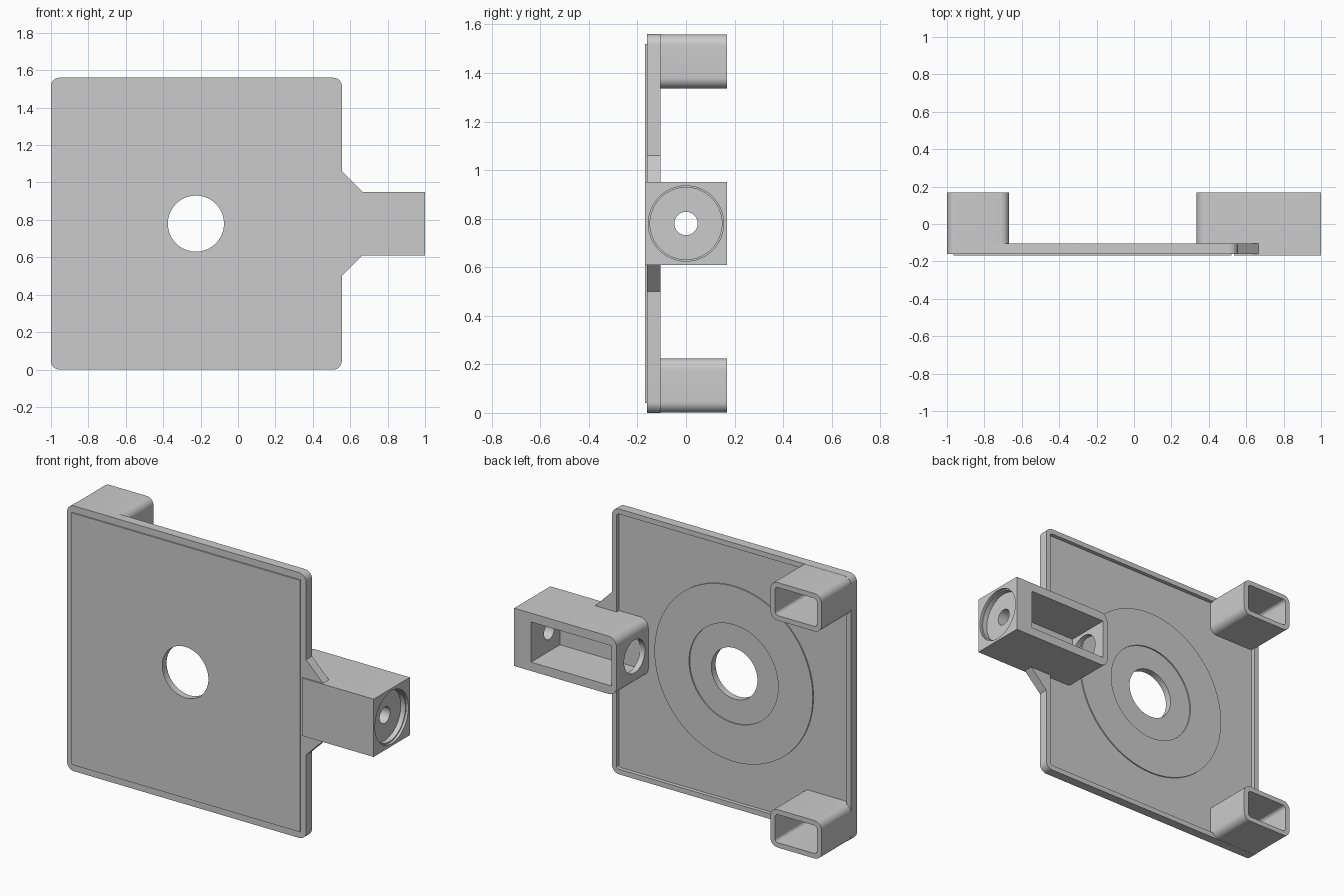
import bpy, bmesh
from math import cos, sin, pi

if "Cube" in bpy.data.objects:
    bpy.data.objects.remove(bpy.data.objects["Cube"])

HX, HZ = -0.225, 0.78          # centre of the plate hole
Y0, Y1 = -0.168, 0.168         # front and back limits


def rrect(u0, v0, u1, v1, radii=(0, 0, 0, 0), seg=8):
    """Rectangle outline with a radius per corner, counter-clockwise from u0,v0."""
    pts = []
    corners = ((u0, v0, 1, 1), (u1, v0, -1, 1), (u1, v1, -1, -1), (u0, v1, 1, -1))
    for i, ((u, v, su, sv), r) in enumerate(zip(corners, radii)):
        if r == 0:
            pts.append((u, v))
            continue
        for k in range(seg + 1):
            a = pi + i * pi / 2 + k / seg * pi / 2
            pts.append((u + su * r + r * cos(a), v + sv * r + r * sin(a)))
    return pts


def circle(u, v, r, n=64):
    return [(u + r * cos(2 * pi * i / n), v + r * sin(2 * pi * i / n)) for i in range(n)]


def prism(name, outline, a, b, axis='y'):
    """Extrude an outline along y (outline in x,z) or x (outline in y,z)."""
    bm = bmesh.new()
    place = (lambda p, t: (p[0], t, p[1])) if axis == 'y' else (lambda p, t: (t, p[0], p[1]))
    lo = [bm.verts.new(place(p, a)) for p in outline]
    hi = [bm.verts.new(place(p, b)) for p in outline]
    n = len(outline)
    bm.faces.new(lo)
    bm.faces.new(hi)
    for i in range(n):
        j = (i + 1) % n
        bm.faces.new((lo[i], lo[j], hi[j], hi[i]))
    bmesh.ops.recalc_face_normals(bm, faces=bm.faces)
    me = bpy.data.meshes.new(name)
    bm.to_mesh(me)
    bm.free()
    ob = bpy.data.objects.new(name, me)
    bpy.context.collection.objects.link(ob)
    return ob


def select(ob):
    bpy.ops.object.select_all(action='DESELECT')
    ob.select_set(True)
    bpy.context.view_layer.objects.active = ob


def combine(ob, other, op='DIFFERENCE'):
    select(ob)
    m = ob.modifiers.new("bool", 'BOOLEAN')
    m.operation, m.solver, m.object = op, 'EXACT', other
    bpy.ops.object.modifier_apply(modifier=m.name)
    bpy.data.objects.remove(other)


# Plate with angled gussets on its right edge, rimmed on the back
R = 0.045
outline = rrect(-1, 0, 0.555, 1.56, (R, R, R, R))
mid = len(outline) // 2
outline[mid:mid] = [(0.555, 0.50), (0.665, 0.61), (0.665, 0.95), (0.555, 1.06)]
plate = prism("plate", outline, -0.160, -0.105)
combine(plate, prism("recess", rrect(-0.97, 0.03, 0.525, 1.53, (0.015,) * 4), -0.128, 0.3))

# Raised front panel and raised back ring
combine(plate, prism("front_panel", rrect(-0.965, 0.04, 0.52, 1.52), Y0, -0.145), 'UNION')
ring = prism("ring", circle(HX, HZ, 0.515, 96), -0.14, -0.121)
combine(ring, prism("ring_hole", circle(HX, HZ, 0.29), -0.3, 0.3))
combine(plate, ring, 'UNION')
combine(plate, prism("centre_hole", circle(HX, HZ, 0.15), -0.3, 0.3))

# Two hollow posts at the left corners, open at the back
posts = []
for name, z in (("lower_post", 0), ("upper_post", 1.335)):
    e, t = 0.001, 0.03
    post = prism(name, rrect(-1 + e, z + e, -0.667, z + 0.225 - e, (R,) * 4), -0.132, Y1)
    combine(post, prism("bore", rrect(-1 + t, z + t, -0.667 - t, z + 0.225 - t, (0.02,) * 4),
                        -0.3, 0.3))
    posts.append(post)

# Side housing with rounded inner end, stepped behind the plate
box = prism("side_housing", rrect(0.335, 0.61, 1, 0.95, (0.05, 0, 0, 0.05)), Y0, Y1)
combine(box, prism("step", rrect(0.2, 0.4, 0.535, 1.2), -0.3, -0.135))
combine(box, prism("cavity", rrect(0.367, 0.662, 0.89, 0.898), -0.10, 0.3))
# Bores along x: inner bearing hole, small shaft hole, shallow counterbore
for r, a, b in ((0.097, 0.25, 0.45), (0.048, 0.8, 1.1), (0.148, 0.955, 1.1), (0.155, 0.985, 1.1)):
    combine(box, prism("bore", circle(0, HZ, r), a, b, 'x'))

for ob in (plate, box, *posts):
    select(ob)
    bpy.ops.object.shade_smooth_by_angle(angle=pi / 6)
